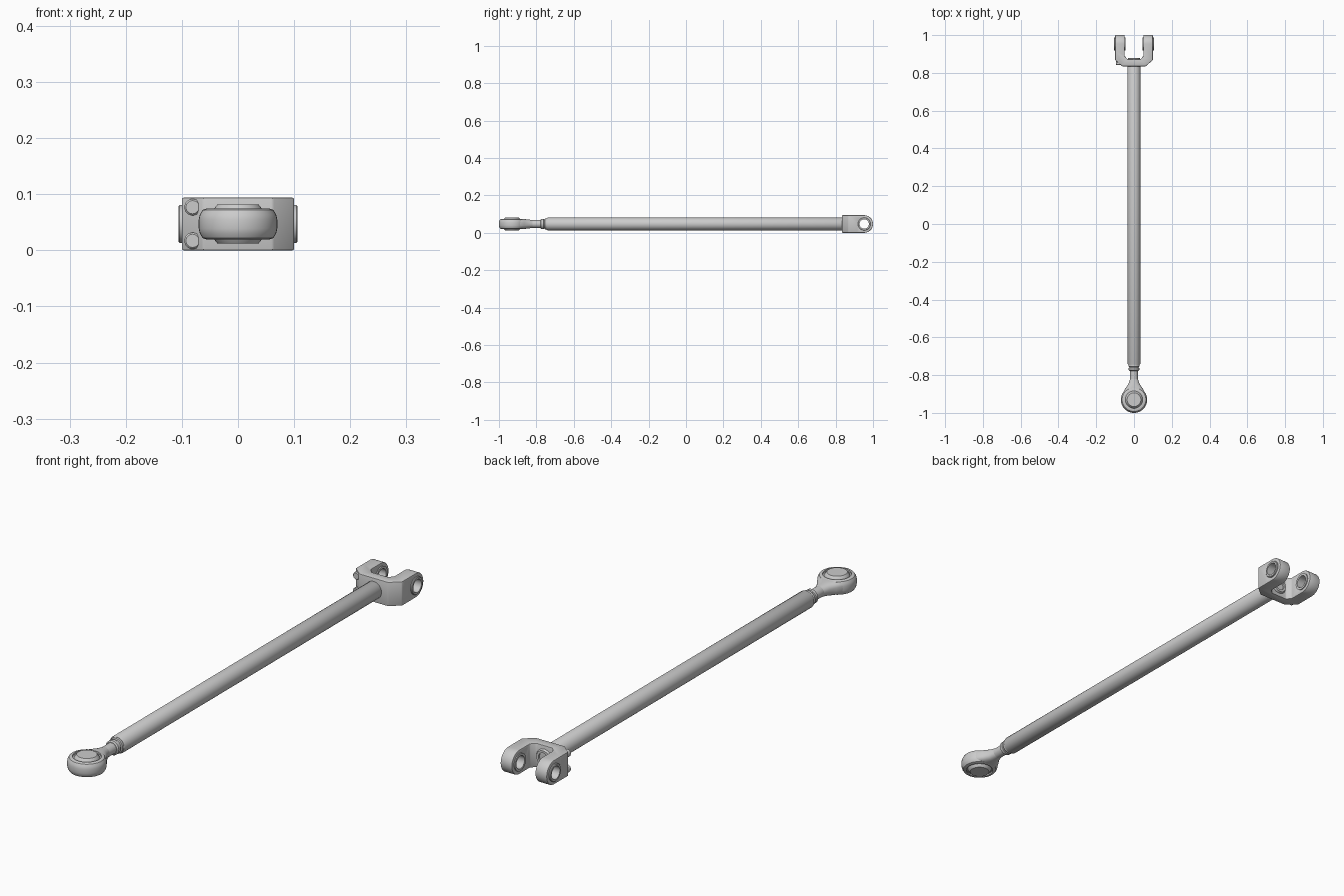
import bpy, bmesh
from math import sin, cos, pi
from mathutils import Matrix, Vector

if "Cube" in bpy.data.objects:
    bpy.data.objects.remove(bpy.data.objects["Cube"])

Z = 0.047                 # height of the rod axis
EYE_Y, PIN_Y = -0.93, 0.953
AXIS = {'X': Matrix.Rotation(pi / 2, 4, 'Y'), 'Y': Matrix.Rotation(-pi / 2, 4, 'X'), 'Z': Matrix()}


def add(name, bm, smooth=True):
    bmesh.ops.recalc_face_normals(bm, faces=bm.faces)
    me = bpy.data.meshes.new(name)
    bm.to_mesh(me)
    bm.free()
    ob = bpy.data.objects.new(name, me)
    bpy.context.collection.objects.link(ob)
    return ob


def loft(bm, rings, closed=False):
    rings = [[bm.verts.new(p) for p in r] for r in rings]
    n = len(rings[0])
    pairs = list(zip(rings, rings[1:])) + ([(rings[-1], rings[0])] if closed else [])
    for a, b in pairs:
        for i in range(n):
            j = (i + 1) % n
            bm.faces.new((a[i], a[j], b[j], b[i]))
    if not closed:
        bm.faces.new(rings[0][::-1])
        bm.faces.new(rings[-1])


def lathe(name, profile, axis, loc, n=32, closed=False):
    """Revolve (radius, height) points around an axis through loc."""
    bm = bmesh.new()
    m = Matrix.Translation(loc) @ AXIS[axis]
    loft(bm, [[m @ Vector((r * cos(2 * pi * i / n), r * sin(2 * pi * i / n), h))
               for i in range(n)] for r, h in profile], closed)
    return add(name, bm)


def prism(name, pts, place, lo, hi):
    bm = bmesh.new()
    loft(bm, [[place(a, b, d) for a, b in pts] for d in (lo, hi)])
    return add(name, bm)


def boolean(ob, other, op):
    mod = ob.modifiers.new(op, 'BOOLEAN')
    mod.object, mod.operation, mod.solver = other, op, 'EXACT'
    other.hide_render = True
    other.hide_set(True)


def apply(ob):
    dg = bpy.context.evaluated_depsgraph_get()
    me = bpy.data.meshes.new_from_object(ob.evaluated_get(dg))
    ob.modifiers.clear()
    ob.data = me


# Long tube, its open end coming through the clevis base
lathe("rod_tube", [(0.02, -0.745), (0.031, -0.745), (0.034, -0.74), (0.034, 0.872), (0.029, 0.88),
                   (0.02, 0.88), (0.02, 0.84)], 'Y', (0, 0, Z), 40)
# Stepped collar and shank
lathe("collar", [(0.023, -0.778), (0.028, -0.774), (0.028, -0.762), (0.025, -0.76), (0.025, -0.756),
                 (0.03, -0.754), (0.03, -0.74)], 'Y', (0, 0, Z))
lathe("shank", [(0.021, -0.83), (0.021, -0.765)], 'Y', (0, 0, Z))

# Rod end: rounded eye, tapering tail, bored out for the ball
bore = lathe("bore_cutter", [(0.051, -0.1), (0.051, 0.1)], 'Z', (0, EYE_Y, Z), 40)
eye = lathe("eye", [(0.055, -0.028), (0.063, -0.025), (0.068, -0.017), (0.07, -0.008), (0.07, 0.008),
                    (0.068, 0.017), (0.063, 0.025), (0.055, 0.028)], 'Z', (0, EYE_Y, Z), 40)
bm = bmesh.new()
sections = [(-0.925, 0.066, 0.0275, 0.55), (-0.89, 0.057, 0.0275, 0.6), (-0.865, 0.042, 0.0265, 0.7),
            (-0.845, 0.029, 0.024, 0.85), (-0.82, 0.021, 0.021, 1)]
power = lambda v, e: abs(v) ** e * (1 if v > 0 else -1)
loft(bm, [[(w * power(cos(2 * pi * i / 32), e), y, Z + h * power(sin(2 * pi * i / 32), e))
           for i in range(32)] for y, w, h, e in sections])
tail = add("eye_tail", bm)
for ob in (eye, tail):
    boolean(ob, bore, 'DIFFERENCE')
ball = [(0.0505 * cos(t), 0.0505 * sin(t)) for t in [-0.765 + 1.53 * i / 12 for i in range(13)]]
lathe("ball", ball, 'Z', (0, EYE_Y, Z), 40)
# Thin race between ball and eye
lathe("race", [(0.052, -0.022), (0.046, -0.022), (0.049, 0), (0.046, 0.022), (0.052, 0.022)],
      'Z', (0, EYE_Y, Z), 40, True)

# Clevis: U-shaped plan intersected with a round-ended side outline
half = [(0.062, 0.835), (0.1, 0.868), (0.1, 1.01), (0.05, 1.01), (0.05, 0.89), (0.035, 0.873)]
plan = half + [(-x, y) for x, y in half[::-1]]
clevis = prism("clevis", plan, lambda x, y, d: (x, y, d), 0, 0.094)
side = [(0.80, 0), (PIN_Y, 0)] + [(PIN_Y + 0.047 * sin(t), Z - 0.047 * cos(t))
        for t in [pi * i / 20 for i in range(1, 20)]] + [(PIN_Y, 0.094), (0.80, 0.094)]
outline = prism("outline_cutter", side, lambda y, z, d: (d, y, z), -0.2, 0.2)
hole = lathe("pin_hole_cutter", [(0.03, -0.2), (0.03, 0.2)], 'X', (0, PIN_Y, Z))
boolean(clevis, outline, 'INTERSECT')
boolean(clevis, hole, 'DIFFERENCE')
bev = clevis.modifiers.new("edge", 'BEVEL')
bev.width, bev.segments, bev.limit_method, bev.angle_limit = 0.003, 2, 'ANGLE', 0.6

for s, side_name in ((-1, "left"), (1, "right")):
    # Flanged pin bushings in each arm
    lathe("bushing_" + side_name, [(0.025, s * 0.046), (0.034, s * 0.046), (0.034, s * 0.051), (0.031, s * 0.051),
          (0.031, s * 0.099), (0.034, s * 0.099), (0.034, s * 0.104), (0.032, s * 0.106), (0.025, s * 0.106)],
          'X', (0, PIN_Y, Z), 32, True)
    # Pair of small bolts on the left corner
    lathe("bolt_" + ("lower" if s < 0 else "upper"), [(0.012, 0.842), (0.015, 0.845), (0.015, 0.872)],
          'Y', (-0.081, 0, Z + s * 0.03), 12)

# Apply modifiers, drop the cutters, shade smooth with sharp edges
for ob in (eye, tail, clevis):
    apply(ob)
for ob in (bore, outline, hole):
    bpy.data.objects.remove(ob)
bpy.ops.object.select_all(action='DESELECT')
for ob in bpy.context.collection.objects:
    ob.select_set(True)
bpy.context.view_layer.objects.active = clevis
bpy.ops.object.shade_smooth_by_angle(angle=0.6)
